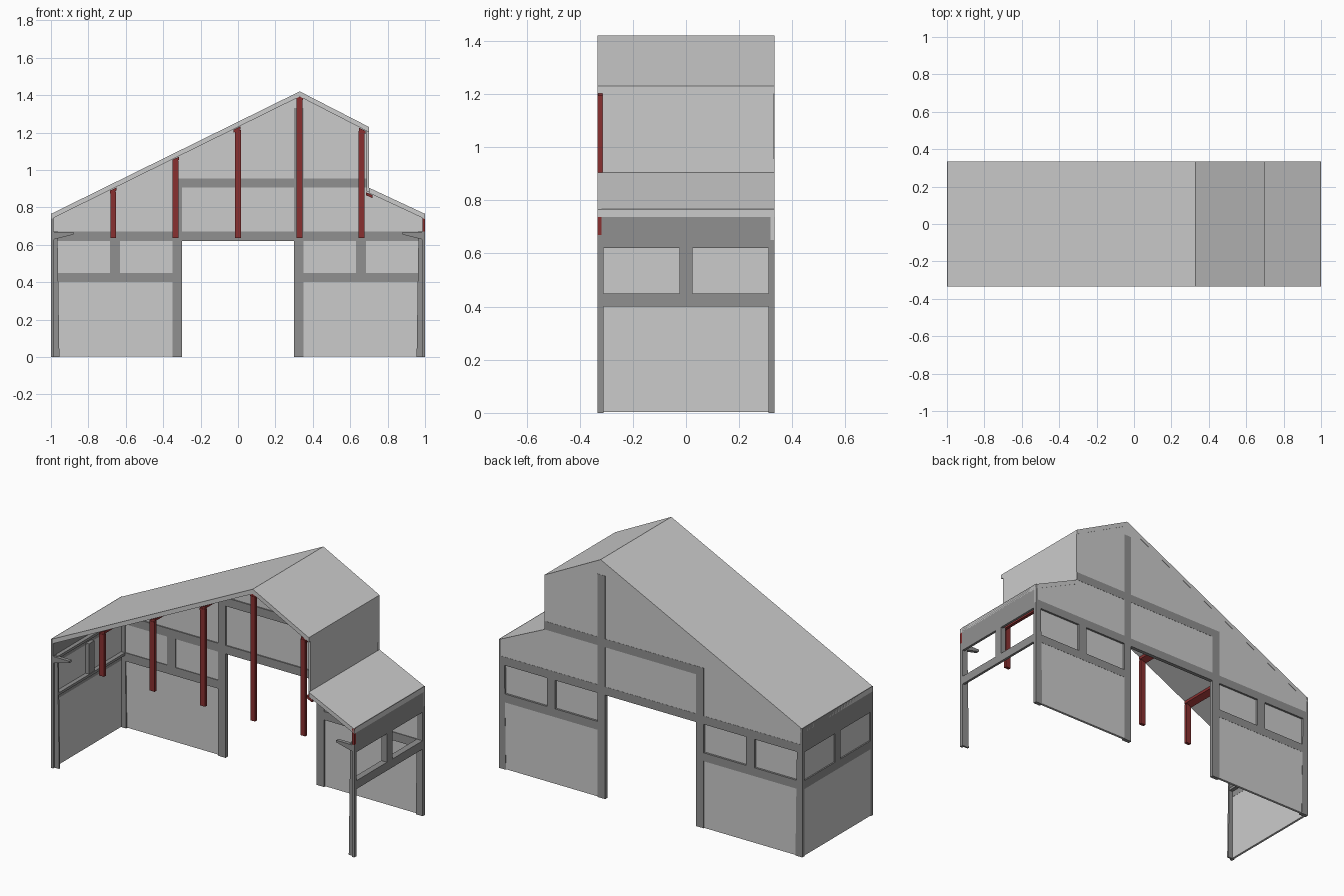
import bpy, bmesh

if "Cube" in bpy.data.objects:
    bpy.data.objects.remove(bpy.data.objects["Cube"])


def material(name, rgb):
    m = bpy.data.materials.new(name)
    m.diffuse_color = (*rgb, 1)
    m.use_nodes = True
    m.node_tree.nodes["Principled BSDF"].inputs["Base Color"].default_value = m.diffuse_color
    return m


DARK = material("dark_steel", (0.28, 0.28, 0.28))
RED = material("red_steel", (0.25, 0.03, 0.03))
Y = 0.333


def prism(name, pts, y0, y1, mat=None):
    """Extrude an x-z outline along y."""
    bm = bmesh.new()
    face = bm.faces.new([bm.verts.new((x, y0, z)) for x, z in pts])
    new = bmesh.ops.extrude_face_region(bm, geom=[face])["geom"]
    bmesh.ops.translate(bm, vec=(0, y1 - y0, 0),
                        verts=[v for v in new if isinstance(v, bmesh.types.BMVert)])
    bmesh.ops.recalc_face_normals(bm, faces=bm.faces[:])
    me = bpy.data.meshes.new(name)
    bm.to_mesh(me)
    bm.free()
    ob = bpy.data.objects.new(name, me)
    bpy.context.collection.objects.link(ob)
    if mat:
        me.materials.append(mat)
    return ob


def box(name, x0, x1, y0, y1, z0, z1, mat=None):
    x0, x1 = sorted((x0, x1))
    return prism(name, [(x0, z0), (x1, z0), (x1, z1), (x0, z1)], y0, y1, mat)


def roof_z(x):
    if x <= 0.33:
        return 0.765 + (x + 1) * 0.655 / 1.33
    if x <= 0.70:
        return 1.42 - (x - 0.33) * 0.19 / 0.37
    return 0.905 - (x - 0.70) * 0.14 / 0.30


# Roof slabs
T = 0.028
prism("main_roof", [(-1, 0.765), (0.33, 1.42), (0.70, 1.23), (0.70, 1.23 - T),
                    (0.33, 1.42 - T), (-1, 0.765 - T)], -Y, Y)
prism("lower_roof", [(0.70, 0.905), (1, 0.765), (1, 0.765 - T), (0.70, 0.905 - T)], -Y, Y)
# Upright wall between the two roof levels
box("step_wall", 0.686, 0.70, -0.315, 0.318, 0.885, 1.21)

# Back gable panel
prism("gable_panel", [(-1, 0.65), (1, 0.65), (1, 0.75), (0.70, 0.89), (0.70, 1.215),
                      (0.33, 1.405), (-1, 0.75)], 0.318, Y - 0.001)

# Back wall framing
FB = (0.311, Y)
box("back_beam", -1, 1, *FB, 0.62, 0.67, DARK)
box("gable_beam", -0.35, 0.70, *FB, 0.905, 0.955, DARK)
box("tall_door_post", 0.30, 0.35, *FB, 0, 1.33, DARK)
box("short_door_post", -0.35, -0.30, *FB, 0, 0.955, DARK)

for s, side in ((-1, "left"), (1, "right")):
    # Back wall bay
    box(side + "_back_rail", s * 0.30, s, *FB, 0.40, 0.45, DARK)
    box(side + "_back_mullion", s * 0.63, s * 0.685, *FB, 0.45, 0.62, DARK)
    box(side + "_back_panel", s * 0.34, s * 0.99, 0.318, Y - 0.001, 0.003, 0.405)
    box(side + "_back_window", s * 0.34, s * 0.99, 0.315, 0.321, 0.44, 0.63)
    # Corner posts with angle section
    for y0, y1, end in ((-Y, -0.311, "front"), (0.311, Y, "back")):
        f0 = -0.321 if end == "front" else 0.311
        box(f"{side}_{end}_post_flange", s * 0.985, s, y0, y1, 0, 0.67, DARK)
        prism(f"{side}_{end}_post_web", [(s, 0), (s * 0.955, 0), (s * 0.965, 0.67), (s, 0.67)],
              f0, f0 + 0.010 if end == "front" else y1, DARK)
    # Side rails with inner lip
    for z, label in ((0.40, "middle"), (0.62, "top")):
        box(f"{side}_{label}_rail", s * 0.985, s, -Y, Y, z, z + 0.05, DARK)
        box(f"{side}_{label}_rail_lip", s * 0.962, s * 0.99, -0.31, 0.31, z + 0.035, z + 0.05, DARK)
    box(side + "_side_mullion", s * 0.965, s, -0.025, 0.025, 0.44, 0.63, DARK)
    box(side + "_fascia", s * 0.986, s, -Y if s < 0 else -0.318, Y, 0.67, 0.768, DARK)
    # Short bracket at the top of each front post
    prism(side + "_front_bracket", [(s, 0.625), (s * 0.96, 0.635), (s * 0.88, 0.655),
                                    (s * 0.88, 0.667), (s, 0.667)], -Y, -0.311, DARK)

# The left side is closed, the right side stays an open frame
box("left_side_panel", -0.999, -0.986, -0.325, 0.325, 0.003, 0.405)
box("left_side_window", -0.992, -0.987, -0.325, 0.325, 0.44, 0.63)

# Red hanging posts along the front, each with a purlin under the roof
for i, x in enumerate((-0.667, -0.333, 0.0, 0.33, 0.66)):
    top = roof_z(x) - 0.035
    box(f"hanger_post_{i}", x - 0.016, x + 0.016, -Y, -0.315, 0.635, top - 0.008, RED)


def purlin(name, x, slope):
    c = roof_z(x) - T - 0.011
    a = 0.018
    prism(name, [(x - a, c - a * slope - 0.008), (x + a, c + a * slope - 0.008),
                 (x + a, c + a * slope + 0.008), (x - a, c - a * slope + 0.008)],
          -Y + 0.002, 0.318, RED)


for i, (x, slope) in enumerate(((-0.667, 0.49), (-0.333, 0.49), (-0.005, 0.49),
                                (0.33, 0), (0.664, -0.51), (0.702, -0.45))):
    purlin(f"purlin_{i}", x, slope)
box("right_eave_stub", 0.986, 1, -Y, -0.318, 0.67, 0.766, RED)
